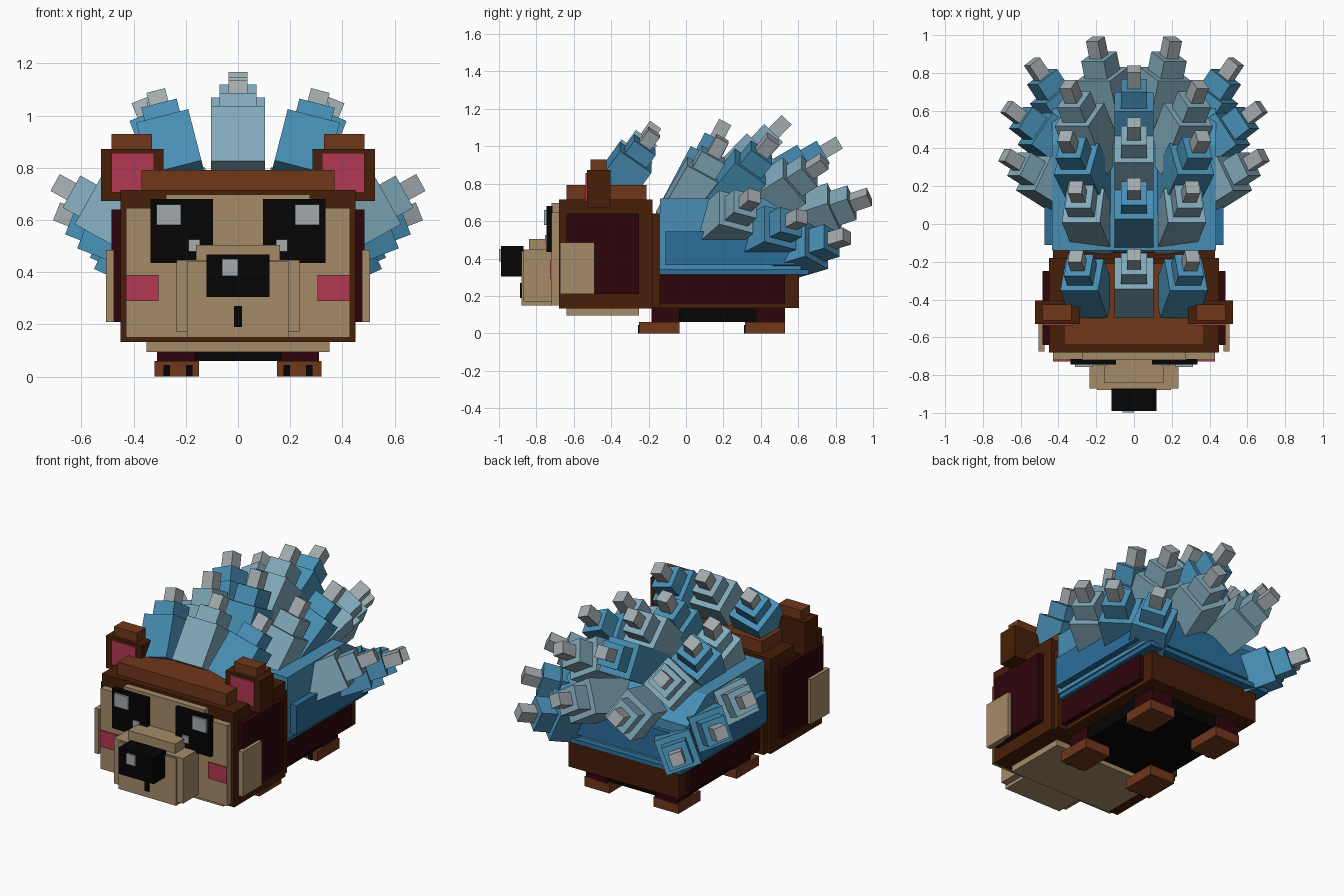
import bpy
import bmesh
from mathutils import Vector, Matrix

old = bpy.data.objects.get("Cube")
if old:
    bpy.data.objects.remove(old, do_unlink=True)


def material(name, rgb):
    """Flat material from 0-255 display colour."""
    lin = [((c / 255 + 0.055) / 1.055) ** 2.4 if c > 10 else c / 255 / 12.92 for c in rgb]
    m = bpy.data.materials.new(name)
    m.use_nodes = True
    m.diffuse_color = (*lin, 1)
    m.node_tree.nodes["Principled BSDF"].inputs["Base Color"].default_value = (*lin, 1)
    return m


DARK = material("dark brown", (71, 30, 7))
BROWN = material("brown", (113, 55, 26))
MAROON = material("maroon", (45, 5, 11))
TAN = material("tan", (165, 139, 104))
PINK = material("pink", (179, 57, 83))
BLUE = material("blue", (72, 143, 181))
DEEP = material("deep blue", (43, 110, 156))
PALE = material("pale blue", (129, 169, 186))
GREY = material("grey", (163, 171, 174))
BLACK = material("black", (5, 5, 5))


def finish(name, bm, mats):
    me = bpy.data.meshes.new(name)
    bm.to_mesh(me)
    bm.free()
    for m in mats:
        me.materials.append(m)
    ob = bpy.data.objects.new(name, me)
    bpy.context.scene.collection.objects.link(ob)
    return ob


def add_box(bm, lo, hi, index=0):
    lo, hi = Vector(lo), Vector(hi)
    mat = Matrix.Translation((lo + hi) / 2) @ Matrix.Diagonal((*(hi - lo), 1))
    geo = bmesh.ops.create_cube(bm, size=1, matrix=mat)
    for f in {f for v in geo["verts"] for f in v.link_faces}:
        f.material_index = index
    return geo["verts"]


def box(name, mat, x, y, z):
    bm = bmesh.new()
    add_box(bm, (x[0], y[0], z[0]), (x[1], y[1], z[1]))
    return finish(name, bm, [mat])


def mid(name, mat, half, y, z):
    """Box centred on x = 0."""
    return box(name, mat, (-half, half), y, z)


def pair(name, mat, x, y, z):
    """Box on the left and its mirror on the right."""
    box("left_" + name, mat, x, y, z)
    box("right_" + name, mat, (-x[1], -x[0]), y, z)


def quill(name, mat, base, tip, taper):
    """Three stacked blocks narrowing toward a grey tip."""
    base, tip = Vector(base), Vector(tip)
    axis = tip - base
    length = axis.length
    stops = [0, length - taper * 2, length - taper, length]
    bm = bmesh.new()
    for i, half in enumerate((0.103, 0.07, 0.037)):
        add_box(bm, (-half, -half, stops[i]), (half, half, stops[i + 1]), i // 2)
    # roll each quill around the long axis of the body
    z = axis.normalized()
    x = Vector((0, 1, 0)).cross(z).normalized()
    y = z.cross(x)
    rot = Matrix((x, y, z)).transposed().to_4x4()
    bm.transform(Matrix.Translation(base) @ rot)
    finish(name, bm, [mat, GREY])


# Head
mid("head", DARK, 0.45, (-0.68, -0.18), (0.132, 0.715))
mid("head_top", BROWN, 0.37, (-0.64, -0.21), (0.715, 0.792))
mid("chin", TAN, 0.35, (-0.64, -0.25), (0.095, 0.132))
pair("head_side", MAROON, (0.45, 0.485), (-0.64, -0.25), (0.21, 0.64))
pair("cheek_tuft", TAN, (0.475, 0.505), (-0.675, -0.49), (0.21, 0.485))

# Face
mid("face", TAN, 0.43, (-0.72, -0.68), (0.15, 0.645))
mid("forehead", TAN, 0.275, (-0.72, -0.68), (0.645, 0.698))
pair("blush", PINK, (0.305, 0.43), (-0.728, -0.72), (0.29, 0.39))
pair("eye", BLACK, (0.095, 0.335), (-0.745, -0.715), (0.435, 0.68))
pair("eye_shine", GREY, (0.218, 0.313), (-0.758, -0.745), (0.58, 0.66))
pair("eye_glint", GREY, (0.145, 0.19), (-0.753, -0.745), (0.48, 0.525))
mid("snout", TAN, 0.235, (-0.87, -0.72), (0.17, 0.447))
mid("snout_bottom", TAN, 0.195, (-0.88, -0.72), (0.15, 0.44))
mid("snout_bridge", TAN, 0.16, (-0.84, -0.72), (0.447, 0.505))
mid("nose", BLACK, 0.12, (-0.99, -0.87), (0.305, 0.467))
box("nose_shine", GREY, (-0.062, 0), (-0.999, -0.99), (0.385, 0.45))
mid("mouth", BLACK, 0.015, (-0.888, -0.88), (0.19, 0.27))

# Ears
pair("ear", DARK, (0.285, 0.525), (-0.53, -0.405), (0.672, 0.872))
pair("ear_top", BROWN, (0.33, 0.485), (-0.51, -0.425), (0.872, 0.93))
pair("ear_inner", PINK, (0.322, 0.485), (-0.538, -0.53), (0.705, 0.856))

# Body and back shell
mid("body", DARK, 0.375, (-0.18, 0.605), (0.135, 0.315))
mid("neck", DARK, 0.43, (-0.18, -0.14), (0.135, 0.64))
pair("body_side", MAROON, (0.375, 0.405), (-0.14, 0.53), (0.16, 0.312))
mid("shell_rim", DEEP, 0.425, (-0.17, 0.655), (0.315, 0.342))
mid("shell", BLUE, 0.435, (-0.14, 0.615), (0.342, 0.6))
pair("shell_side", DEEP, (0.435, 0.475), (-0.11, 0.58), (0.365, 0.545))
mid("shell_back", DEEP, 0.36, (0.615, 0.64), (0.365, 0.545))
bm = bmesh.new()
for v in add_box(bm, (-0.435, -0.14, 0.6), (0.435, 0.6, 0.72)):
    if v.co.z > 0.7 and v.co.y > 0:
        v.co.y = 0.42
finish("shell_top", bm, [BLUE])

# Belly, legs and feet
mid("belly", BLACK, 0.3, (-0.17, 0.51), (0.06, 0.135))
for place, y in (("front", -0.25), ("back", 0.315)):
    leg = (-0.185, -0.035) if place == "front" else (0.375, 0.53)
    pair(place + "_leg", MAROON, (0.165, 0.31), leg, (0.055, 0.136))
    pair(place + "_foot", BROWN, (0.15, 0.32), (y, y + 0.215), (0, 0.06))
    for side, x in (("inner", 0.175), ("outer", 0.26)):
        pair(f"{place}_{side}_claw", BLACK, (x, x + 0.025), (y - 0.006, y), (0, 0.045))

# Quills: colour, base, tip, taper step; those off centre are mirrored
QUILLS = [
    ("head_centre", PALE, (0, -0.413, 0.766), (0, -0.162, 1.115), 0.085),
    ("head_side", BLUE, (0.225, -0.413, 0.745), (0.31, -0.17, 1.075), 0.085),
    ("first_centre", BLUE, (0, -0.06, 0.62), (0, 0.21, 1.13), 0.1),
    ("first_side", PALE, (0.2, -0.07, 0.58), (0.31, 0.195, 1.04), 0.1),
    ("first_outer", PALE, (0.28, 0.11, 0.51), (0.685, 0.365, 0.735), 0.1),
    ("second_centre", PALE, (0, 0.14, 0.73), (0, 0.538, 1.142), 0.1),
    ("second_side", BLUE, (0.2, 0.13, 0.63), (0.365, 0.465, 1.04), 0.1),
    ("second_outer", BLUE, (0.28, 0.32, 0.47), (0.675, 0.62, 0.625), 0.1),
    ("third_centre", BLUE, (0, 0.34, 0.74), (0, 0.82, 1.02), 0.1),
    ("third_side", PALE, (0.19, 0.32, 0.65), (0.35, 0.74, 0.92), 0.1),
    ("third_outer", BLUE, (0.25, 0.42, 0.39), (0.54, 0.86, 0.52), 0.1),
    ("rear", PALE, (0.1, 0.47, 0.56), (0.205, 0.98, 0.73), 0.1),
]
for name, mat, base, tip, taper in QUILLS:
    if tip[0] == 0:
        quill(name + "_quill", mat, base, tip, taper)
    else:
        for side, s in (("left", 1), ("right", -1)):
            quill(f"{side}_{name}_quill", mat, (s * base[0], *base[1:]),
                  (s * tip[0], *tip[1:]), taper)
